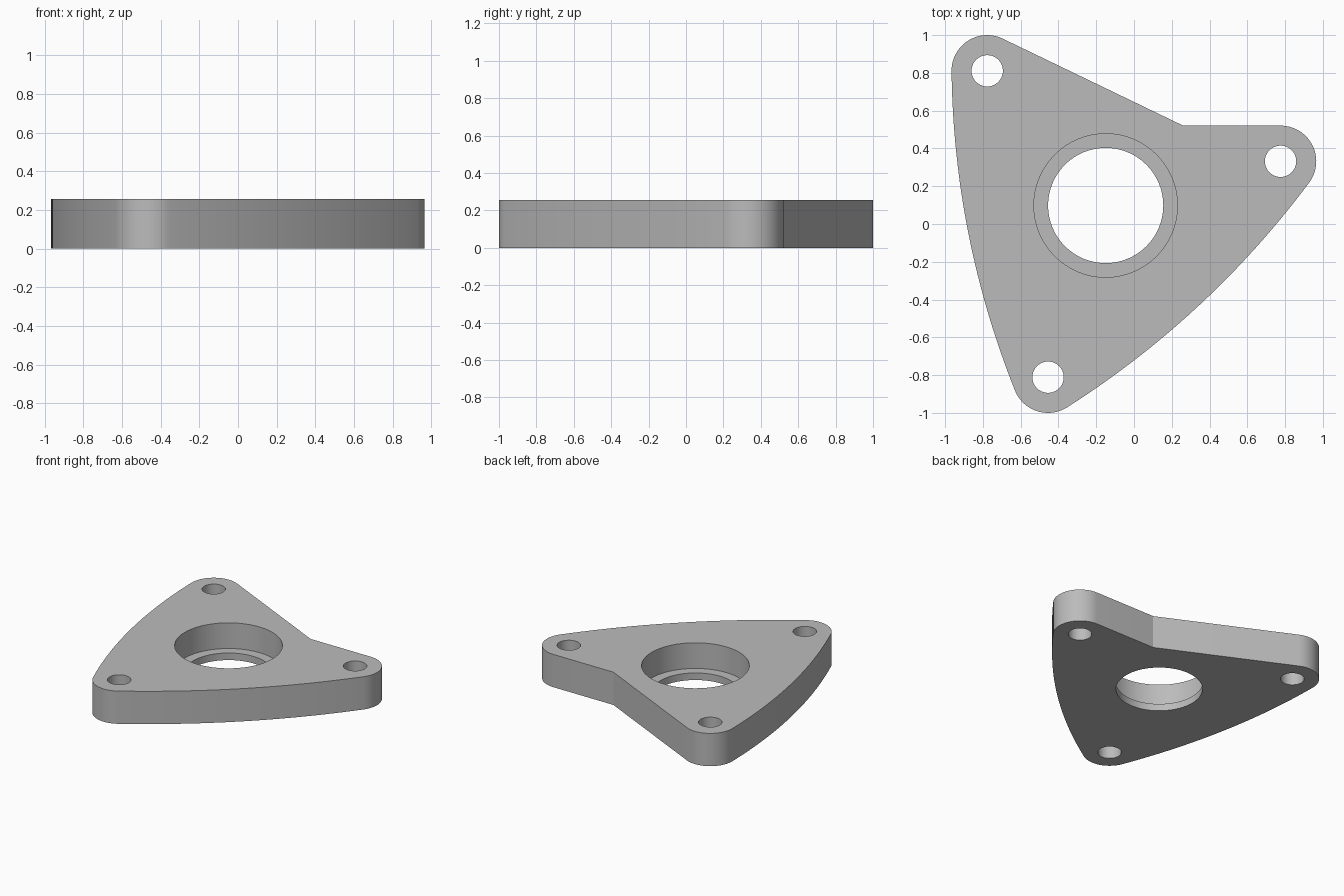
import bpy, bmesh
from math import sin, cos, radians, pi
from mathutils import Vector

if "Cube" in bpy.data.objects:
    bpy.data.objects.remove(bpy.data.objects["Cube"], do_unlink=True)

THICK, LEDGE = 0.255, 0.055
LOBE_R, BOLT_R = 0.189, 0.083
BORE, BORE_R, THROUGH_R = Vector((-0.15, 0.098)), 0.38, 0.305
BACK, FRONT, SIDE = Vector((-0.777, 0.811)), Vector((-0.455, -0.811)), Vector((0.776, 0.332))
NOTCH = Vector((0.26, 0.521))
BOW = 0.08  # bulge of the two long edges


def arc(center, radius, start, end, steps):
    """Points along an arc, angles in degrees."""
    return [center + radius * Vector((cos(radians(start + (end - start) * i / steps)),
                                      sin(radians(start + (end - start) * i / steps))))
            for i in range(steps + 1)]


def circle(center, radius, steps=64):
    return arc(center, radius, 0, 360, steps)[:-1]


def bowed_edge(p, q, steps=24):
    """Inner points of a gentle outward bow between two points."""
    d = q - p
    out = Vector((d.y, -d.x)).normalized()
    return [p + d * t + out * BOW * 4 * t * (1 - t)
            for t in (i / steps for i in range(1, steps))]


# Plate outline, counter-clockwise
back_lobe = arc(BACK, LOBE_R, 64, 180, 20)
front_lobe = arc(FRONT, LOBE_R, 202, 302, 20)
side_lobe = arc(SIDE, LOBE_R, -36, 90, 20)
outline = (back_lobe + bowed_edge(back_lobe[-1], front_lobe[0])
           + front_lobe + bowed_edge(front_lobe[-1], side_lobe[0])
           + side_lobe + [NOTCH])

bm = bmesh.new()


def ring(points, z):
    verts = [bm.verts.new((p.x, p.y, z)) for p in points]
    edges = [bm.edges.new((v, verts[(i + 1) % len(verts)])) for i, v in enumerate(verts)]
    return verts, edges


def wall(a, b):
    n = len(a[0])
    for i in range(n):
        j = (i + 1) % n
        bm.faces.new((a[0][i], a[0][j], b[0][j], b[0][i]))


# Outer side and bolt holes run the full thickness
bottom_edges, top_edges = [], []
for points in [outline] + [circle(c, BOLT_R, 40) for c in (BACK, FRONT, SIDE)]:
    low, high = ring(points, 0), ring(points, THICK)
    wall(low, high)
    bottom_edges += low[1]
    top_edges += high[1]

# Stepped centre bore
bore = [ring(circle(BORE, r), z) for r, z in
        ((THROUGH_R, 0), (THROUGH_R, LEDGE), (BORE_R, LEDGE), (BORE_R, THICK))]
for a, b in zip(bore, bore[1:]):
    wall(a, b)
bottom_edges += bore[0][1]
top_edges += bore[-1][1]

# Flat faces with openings
for edges, up in ((bottom_edges, -1), (top_edges, 1)):
    bmesh.ops.triangle_fill(bm, edges=edges, use_beauty=True, normal=(0, 0, up))
bmesh.ops.recalc_face_normals(bm, faces=bm.faces)

mesh = bpy.data.meshes.new("flange_plate")
bm.to_mesh(mesh)
bm.free()
plate = bpy.data.objects.new("flange_plate", mesh)
bpy.context.collection.objects.link(plate)

# Plain metal grey
grey = bpy.data.materials.new("plain_grey")
grey.use_nodes = True
colour = (0.5, 0.5, 0.5, 1)
grey.diffuse_color = colour
grey.node_tree.nodes["Principled BSDF"].inputs["Base Color"].default_value = colour
mesh.materials.append(grey)

bpy.ops.object.select_all(action='DESELECT')
plate.select_set(True)
bpy.context.view_layer.objects.active = plate
bpy.ops.object.shade_smooth_by_angle(angle=pi / 9)
